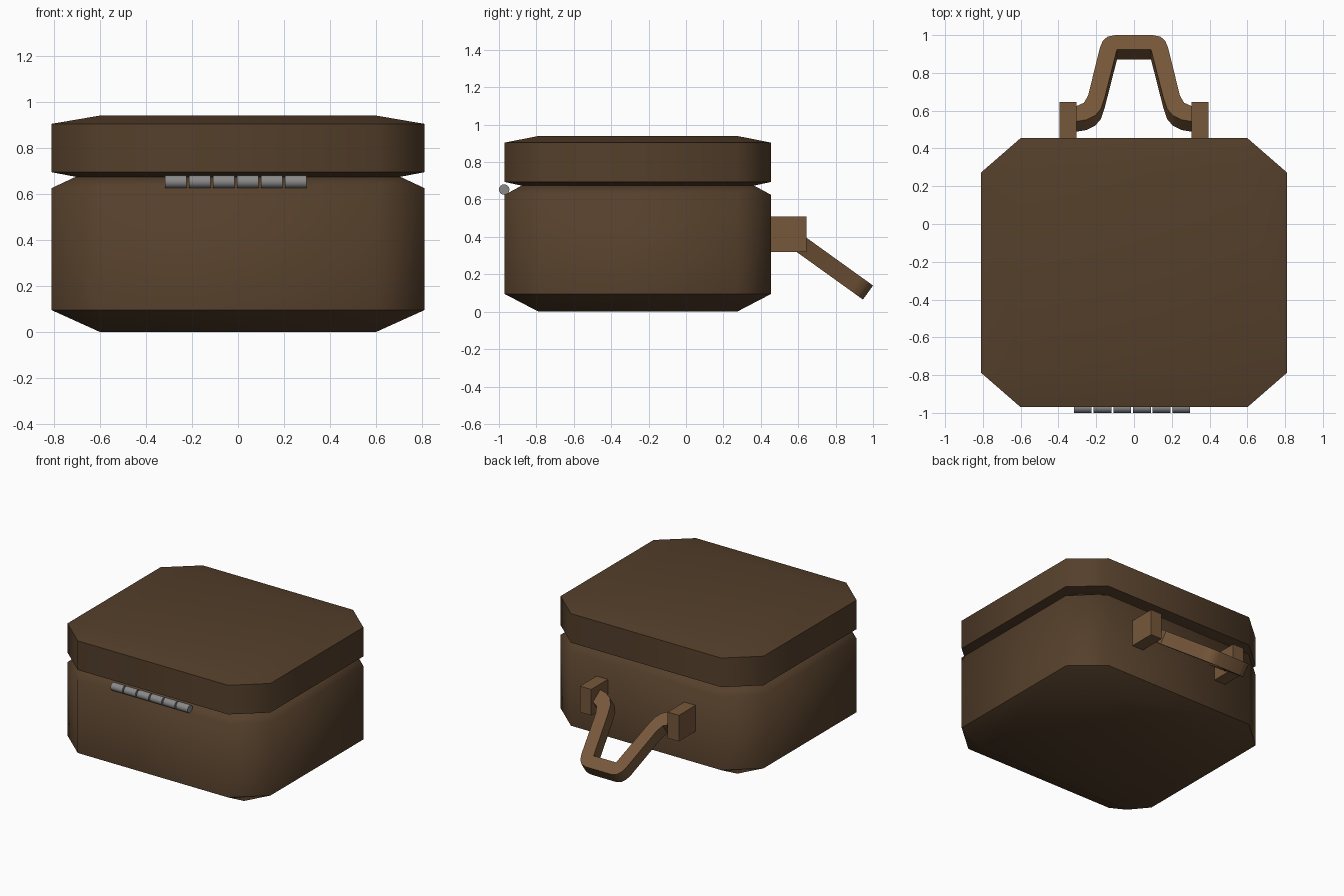
import bpy, bmesh, math

if "Cube" in bpy.data.objects:
    bpy.data.objects.remove(bpy.data.objects["Cube"])


def material(name, rgb):
    m = bpy.data.materials.new(name)
    m.diffuse_color = (*rgb, 1)
    m.use_nodes = True
    m.node_tree.nodes["Principled BSDF"].inputs["Base Color"].default_value = m.diffuse_color
    return m


dark_wood = material("dark_wood", (0.09, 0.05, 0.024))
light_wood = material("light_wood", (0.18, 0.095, 0.042))
metal = material("metal", (0.25, 0.25, 0.25))


def finish(bm, name, mat, angle=None):
    bmesh.ops.remove_doubles(bm, verts=bm.verts, dist=1e-5)
    bmesh.ops.recalc_face_normals(bm, faces=bm.faces)
    mesh = bpy.data.meshes.new(name)
    bm.to_mesh(mesh)
    bm.free()
    mesh.materials.append(mat)
    obj = bpy.data.objects.new(name, mesh)
    bpy.context.collection.objects.link(obj)
    if angle:
        bpy.ops.object.select_all(action='DESELECT')
        obj.select_set(True)
        bpy.context.view_layer.objects.active = obj
        bpy.ops.object.shade_smooth_by_angle(angle=math.radians(angle))
    return obj


def loft(bm, rings):
    """Skin matching rings of points and cap both ends."""
    rings = [[bm.verts.new(p) for p in r] for r in rings]
    for a, b in zip(rings, rings[1:]):
        for i in range(len(a)):
            j = (i + 1) % len(a)
            bm.faces.new((a[i], a[j], b[j], b[i]))
    bm.faces.new(rings[0])
    bm.faces.new(rings[-1])


def octagon(t, z):
    """Box outline: t=0 is the inner rectangle, t=1 the full octagon."""
    pts = []
    for sx, sy in ((1, 1), (-1, 1), (-1, -1), (1, -1)):
        side = (sx * (0.60 + 0.21 * t), sy * 0.53 - 0.2575, z)
        end = (sx * 0.60, sy * (0.53 + 0.1825 * t) - 0.2575, z)
        pts += [side, end] if sx * sy > 0 else [end, side]
    return pts


# Box body and lid, meeting in a V-shaped groove
for name, levels in (
        ("box_body", ((0, 0), (1, 0.095), (1, 0.625), (0.5, 0.674))),
        ("box_lid", ((0.5, 0.674), (1, 0.694), (1, 0.904), (0, 0.94)))):
    bm = bmesh.new()
    loft(bm, [octagon(t, z) for t, z in levels])
    finish(bm, name, dark_wood, 55)

# Handle brackets
for side, s in (("left", -1), ("right", 1)):
    bm = bmesh.new()
    loft(bm, [[(s * x, y, z) for x, y in
               ((0.305, 0.45), (0.395, 0.45), (0.395, 0.645), (0.305, 0.645))]
              for z in (0.32, 0.508)])
    finish(bm, f"handle_bracket_{side}", light_wood)

# Hanging handle: flat band outline tilted downwards
outer = [(0.31, 0.622), (0.265, 0.642), (0.243, 0.68), (0.18, 0.935),
         (0.165, 0.97), (0.14, 0.992), (0.10, 1.0)]
inner = [(0.09, 0.925), (0.155, 0.67), (0.175, 0.61), (0.205, 0.575),
         (0.25, 0.552), (0.31, 0.542)]
rim = outer + [(-x, y) for x, y in outer[::-1]]
hole = inner[::-1] + [(-x, y) for x, y in inner]
# hole runs right to left, resampled side by side with the rim as cross-sections
pairs = [(0, 0), (0, 1), (1, 2), (2, 3), (2, 4), (3, 5), (4, 5), (5, 5), (6, 5)]
n_r, n_h = len(rim) - 1, len(hole) - 1
pairs += [(n_r - r, n_h - h) for r, h in pairs[::-1]]


def tilt(p, under):
    x, y = p
    z = 0.14 + (1.0 - y) * 0.718
    return (x, y - 0.054 * under, z - 0.075 * under)


bm = bmesh.new()
loft(bm, [[tilt(rim[r], 0), tilt(hole[h], 0), tilt(hole[h], 1), tilt(rim[r], 1)]
          for r, h in pairs])
bmesh.ops.dissolve_degenerate(bm, edges=bm.edges, dist=1e-5)
finish(bm, "handle", light_wood, 35)

# Hinge knuckles along the front
for i in range(6):
    x = -0.318 + 0.1043 * i
    bm = bmesh.new()
    loft(bm, [[(x + dx, -0.972 + 0.028 * math.cos(a), 0.653 + 0.028 * math.sin(a))
               for a in (math.tau * k / 16 for k in range(16))]
              for dx in (0, 0.094)])
    finish(bm, f"hinge_knuckle_{i + 1}", metal, 40)
